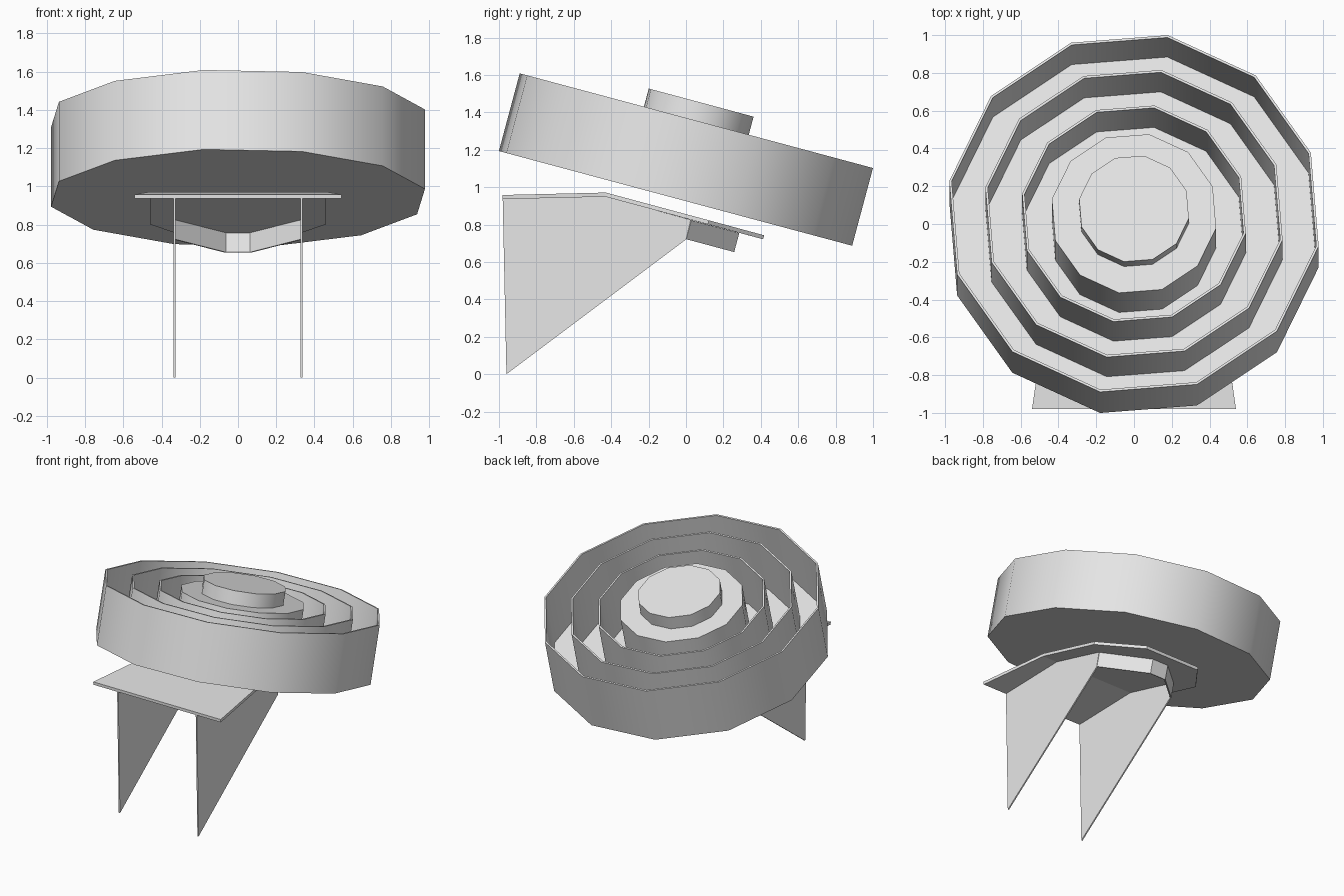
import bpy, bmesh, math
from mathutils import Matrix

cube = bpy.data.objects.get("Cube")
if cube:
    bpy.data.objects.remove(cube, do_unlink=True)

grey = bpy.data.materials.new("plain_grey")
grey.use_nodes = True
colour = (0.8, 0.8, 0.8, 1)
grey.diffuse_color = colour
grey.node_tree.nodes["Principled BSDF"].inputs["Base Color"].default_value = colour

SIDES = 12
START = math.radians(-10.4)
TILT = Matrix.Rotation(math.radians(-15), 4, 'X')
DISH = Matrix.Translation((0, -0.056, 0.94)) @ TILT
HEIGHT, FLOOR, WALL = 0.43, 0.03, 0.013


def finish(name, bm, matrix=None):
    """Turn a bmesh into a grey object with sharp corners kept."""
    if matrix:
        bm.transform(matrix)
    bmesh.ops.recalc_face_normals(bm, faces=bm.faces)
    mesh = bpy.data.meshes.new(name)
    bm.to_mesh(mesh)
    bm.free()
    mesh.materials.append(grey)
    obj = bpy.data.objects.new(name, mesh)
    bpy.context.collection.objects.link(obj)
    return obj


def lathe(name, profile, closed=False):
    """Sweep (radius, height) points round the dish axis; open ends are capped."""
    bm = bmesh.new()
    loops = []
    for r, z in profile:
        angles = [START + math.tau * i / SIDES for i in range(SIDES)]
        loops.append([bm.verts.new((r * math.cos(a), r * math.sin(a), z)) for a in angles])
    pairs = list(zip(loops, loops[1:]))
    if closed:
        pairs.append((loops[-1], loops[0]))
    else:
        bm.faces.new(loops[0])
        bm.faces.new(loops[-1])
    for low, high in pairs:
        for i in range(SIDES):
            j = (i + 1) % SIDES
            bm.faces.new((low[i], low[j], high[j], high[i]))
    obj = finish(name, bm, DISH)
    bpy.ops.object.select_all(action='DESELECT')
    obj.select_set(True)
    bpy.context.view_layer.objects.active = obj
    bpy.ops.object.shade_smooth_by_angle(angle=math.radians(35))
    return obj


def sheet(name, points, faces, thickness, matrix=None):
    """Thin sheet centred on the given faces."""
    bm = bmesh.new()
    verts = [bm.verts.new(p) for p in points]
    for f in faces:
        bm.faces.new([verts[i] for i in f])
    obj = finish(name, bm, matrix)
    solid = obj.modifiers.new("thickness", 'SOLIDIFY')
    solid.thickness = thickness
    solid.offset = 0
    solid.use_even_offset = True
    return obj


# Tilted dish with a thin outer rim
R = 0.994
lathe("dish", [(R, 0), (R, HEIGHT), (R - WALL, HEIGHT), (R - WALL, FLOOR)])

# Concentric walls standing on the dish floor
for name, r in (("middle_ring", 0.8), ("inner_ring", 0.602)):
    lathe(name, [(r, FLOOR), (r, HEIGHT), (r - WALL, HEIGHT), (r - WALL, FLOOR)], closed=True)

# Stepped hub
lathe("hub_base", [(0.442, FLOOR), (0.442, HEIGHT)])
lathe("hub_cap", [(0.295, HEIGHT), (0.295, HEIGHT + 0.1)])

# Bent support plate: level shelf in front, sloping tongue with cut corners behind
half = [(0.54, -0.98, 0.947), (0.46, -0.43, 0.96), (0.46, 0.12, 0.812), (0.23, 0.415, 0.732)]
outline = half + [(-x, y, z) for x, y, z in reversed(half)]
sheet("support_plate", outline, [(0, 1, 6, 7), (1, 2, 3, 4, 5, 6)], 0.022)

# Triangular fins under the plate
side_profile = [(-0.98, 0.937), (-0.96, 0), (0, 0.72), (0.025, 0.825), (-0.43, 0.95)]
for name, x in (("left_fin", 0.333), ("right_fin", -0.333)):
    sheet(name, [(x, y, z) for y, z in side_profile], [range(5)], 0.01)

# Open collar joining the fins behind
path = [(0.333, 0), (0.065, 0.264), (-0.065, 0.264), (-0.333, 0)]
points = [(x, y, z) for z in (-0.105, 0) for x, y in path]
sheet("collar", points, [(i, i + 1, i + 5, i + 4) for i in range(3)], 0.01,
      Matrix.Translation((0, 0.025, 0.824)) @ TILT)
